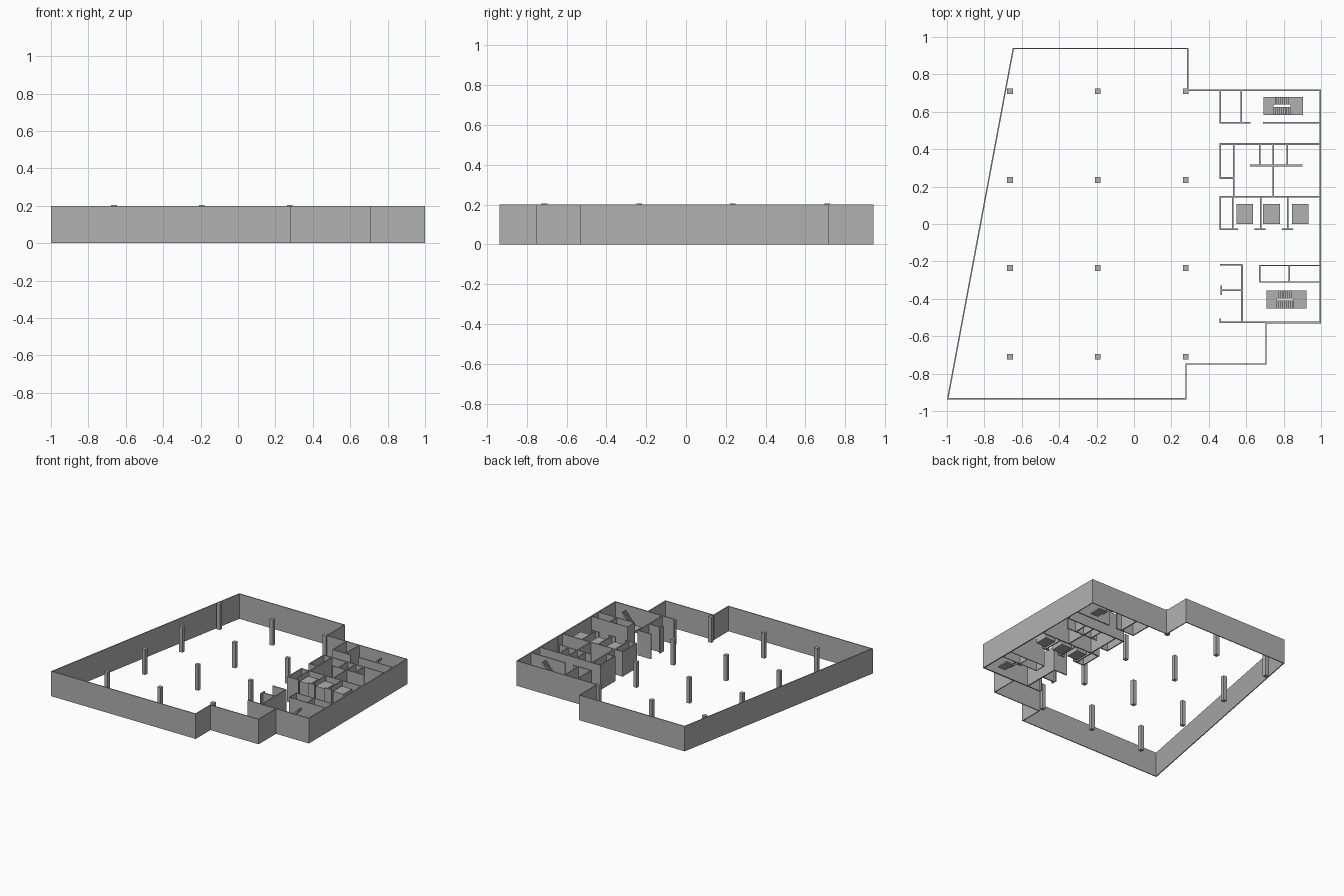
import bpy, bmesh, math
from mathutils import Vector

if "Cube" in bpy.data.objects:
    bpy.data.objects.remove(bpy.data.objects["Cube"])

H = 0.2                    # wall height
T = 0.009                  # partition thickness
DX, DY = 0.004, -0.004     # offset of the interior layout

grey = bpy.data.materials.new("dark_grey")
grey.diffuse_color = (0.44, 0.44, 0.44, 1)
grey.use_nodes = True
grey.node_tree.nodes["Principled BSDF"].inputs["Base Color"].default_value = grey.diffuse_color


def finish(name, bm):
    bmesh.ops.recalc_face_normals(bm, faces=bm.faces[:])
    me = bpy.data.meshes.new(name)
    bm.to_mesh(me)
    bm.free()
    me.materials.append(grey)
    ob = bpy.data.objects.new(name, me)
    bpy.context.collection.objects.link(ob)
    return ob


def box(name, x0, x1, y0, y1, z0, z1):
    bm = bmesh.new()
    bmesh.ops.create_cube(bm, size=1)
    for v in bm.verts:
        v.co = ((x1 if v.co.x > 0 else x0) + DX, (y1 if v.co.y > 0 else y0) + DY,
                z1 if v.co.z > 0 else z0)
    return finish(name, bm)


def wall_x(name, y, x0, x1, t=T):
    box(name, x0, x1, y - t / 2, y + t / 2, 0, H)


def wall_y(name, x, y0, y1, t=T):
    box(name, x - t / 2, x + t / 2, y0, y1, 0, H)


def flight(name, xa, xb, za, zb, y0, y1, steps=9):
    """Stepped flight rising from (xa, za) to (xb, zb), with a sloping underside."""
    dx, dz = (xb - xa) / steps, (zb - za) / steps
    pts = [(xa, za)]
    for i in range(steps):
        pts += [(xa + i * dx, za + (i + 1) * dz), (xa + (i + 1) * dx, za + (i + 1) * dz)]
    pts += [(xb, zb - 0.016), (xa + dx, za)]
    bm = bmesh.new()
    f = bm.faces.new([bm.verts.new((x + DX, y0 + DY, z)) for x, z in pts])
    r = bmesh.ops.extrude_face_region(bm, geom=[f])
    bmesh.ops.translate(bm, vec=(0, y1 - y0, 0),
                        verts=[g for g in r['geom'] if isinstance(g, bmesh.types.BMVert)])
    return finish(name, bm)


# Perimeter wall: mitred ring around the floor outline (counter-clockwise)
outline = [Vector(p) for p in [(-1, -0.938), (0.282, -0.938), (0.282, -0.752), (0.709, -0.752),
                               (0.709, -0.531), (1, -0.531), (1, 0.719), (0.291, 0.719),
                               (0.291, 0.942), (-0.648, 0.942)]]
t = 0.007
inner = []
n = len(outline)
for i, p in enumerate(outline):
    a = (p - outline[i - 1]).normalized()
    b = (outline[(i + 1) % n] - p).normalized()
    na, nb = Vector((-a.y, a.x)), Vector((-b.y, b.x))
    inner.append(p + (na + nb) * t / (1 + na.dot(nb)))
bm = bmesh.new()
rings = [[bm.verts.new((p.x, p.y, z)) for p in ring]
         for ring, z in ((outline, 0), (outline, H), (inner, H), (inner, 0))]
for k in range(4):
    r, s = rings[k], rings[(k + 1) % 4]
    for i in range(n):
        j = (i + 1) % n
        bm.faces.new((r[i], r[j], s[j], s[i]))
finish("perimeter_wall", bm)

# Columns on a regular grid
for x in (-0.667, -0.197, 0.273):
    for y in (-0.706, -0.231, 0.239, 0.714):
        box("column", x - 0.015, x + 0.015, y - 0.015, y + 0.015, 0, 0.205)

# Partitions running along x: (y, x0, x1)
for y, x0, x1 in [(0.545, 0.453, 0.618), (0.545, 0.687, 0.993),
                  (0.432, 0.453, 0.993), (0.25, 0.453, 0.53), (0.317, 0.616, 0.896),
                  (0.149, 0.453, 0.993),
                  (-0.024, 0.453, 0.553), (-0.024, 0.639, 0.698), (-0.024, 0.787, 0.847),
                  (-0.214, 0.457, 0.575), (-0.35, 0.463, 0.575), (-0.521, 0.453, 0.993)]:
    wall_x("partition_across", y, x0, x1)

# Partitions running along y: (x, y0, y1)
for x, y0, y1 in [(0.457, 0.541, 0.718), (0.57, 0.541, 0.718),
                  (0.457, 0.246, 0.436), (0.529, 0.149, 0.436), (0.668, 0.317, 0.432),
                  (0.74, 0.149, 0.432), (0.815, 0.317, 0.432),
                  (0.457, -0.028, 0.149), (0.524, -0.024, 0.149),
                  (0.674, -0.024, 0.149), (0.818, -0.024, 0.149),
                  (0.573, -0.522, -0.214), (0.463, -0.375, -0.326), (0.457, -0.522, -0.5),
                  (0.991, -0.522, 0.21)]:
    wall_y("partition_along", x, y0, y1)

# Thin-walled service shaft
for y in (-0.217, -0.306):
    wall_x("shaft_wall_across", y, 0.667, 0.993, 0.006)
for x in (0.668, 0.826):
    wall_y("shaft_wall_along", x, -0.306, -0.217, 0.006)

# Lift cars
for x in (0.588, 0.731, 0.885):
    box("lift_car", x - 0.045, x + 0.045, 0.003, 0.112, 0, 0.175)

# Two switchback stairs: floor landing, lower flight, half landing, upper flight
for x, y in ((0.688, 0.636), (0.705, -0.399)):
    xa, xb, xe = x + 0.053, x + 0.145, x + 0.212
    m = H / 2
    box("floor_landing", xb, xe, y - 0.048, y + 0.048, 0, 0.011)
    flight("lower_flight", xb, xa, 0, m, y + 0.006, y + 0.048)
    box("half_landing", x, xa, y - 0.048, y + 0.048, m - 0.011, m)
    flight("upper_flight", xa, xb, m, H, y - 0.048, y - 0.006)
